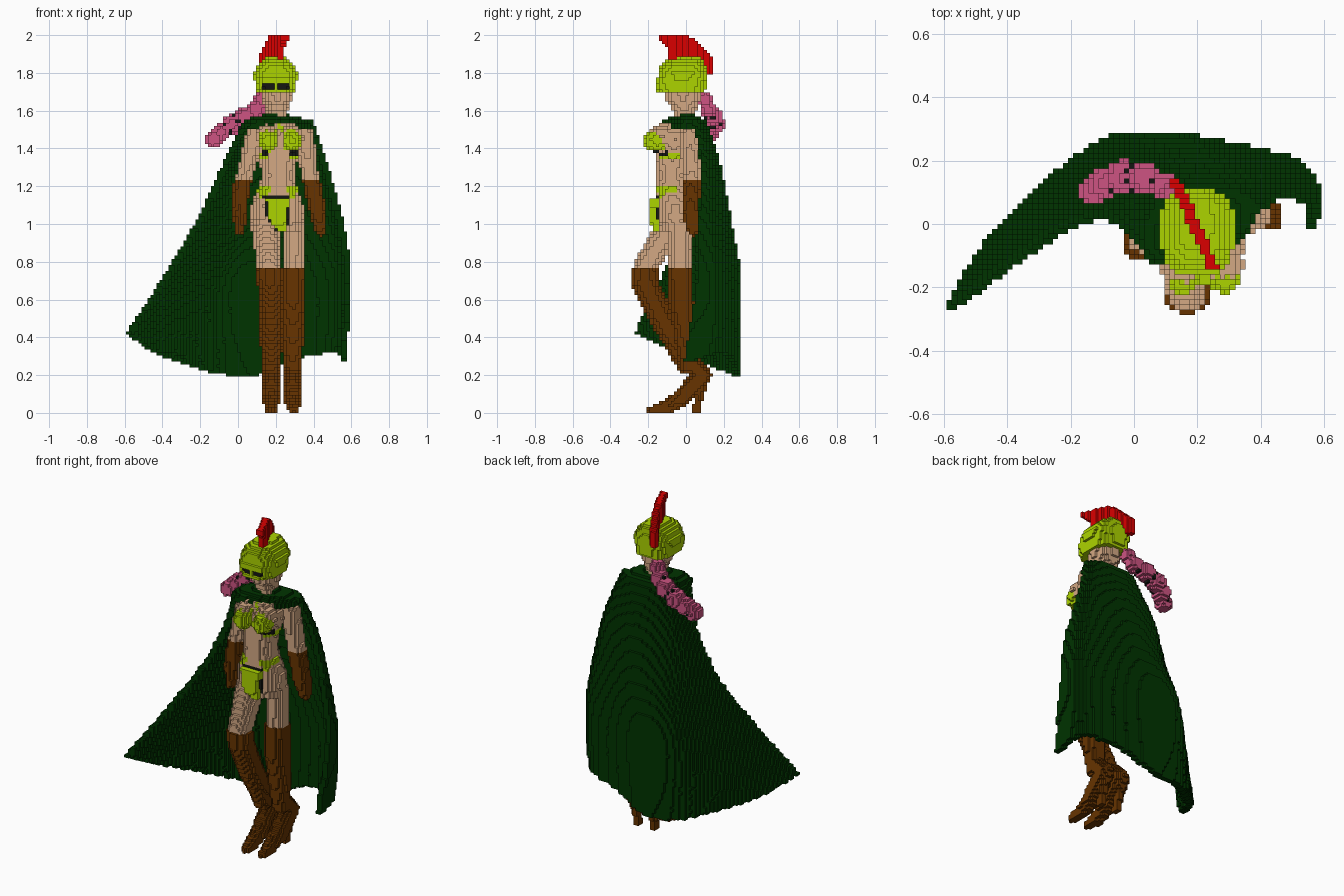
import bpy
import math
from mathutils import Vector

cube = bpy.data.objects.get("Cube")
if cube:
    bpy.data.objects.remove(cube)

V = 0.016          # block size
grid = {}          # cell -> part name
part_mat = {}      # part name -> material

# ---------- materials ----------
def material(name, rgb):
    lin = [((c / 255 + 0.055) / 1.055) ** 2.4 if c > 10 else c / 255 / 12.92 for c in rgb]
    m = bpy.data.materials.new(name)
    m.use_nodes = True
    m.diffuse_color = (*lin, 1)
    m.node_tree.nodes["Principled BSDF"].inputs["Base Color"].default_value = (*lin, 1)
    return m

GREEN = material("dark green cloth", (0, 51, 0))
SKIN = material("skin", (212, 169, 132))
GOLD = material("yellow green metal", (172, 212, 0))
BROWN = material("brown leather", (103, 52, 0))
PINK = material("pink hair", (205, 84, 130))
RED = material("red crest", (218, 0, 0))
BLACK = material("black", (20, 22, 18))

# ---------- block helpers ----------
def put(cell, name):
    if cell[2] >= 0:
        grid[cell] = name

def cell_of(p):
    return tuple(math.floor(c / V) for c in p)

def centre(cell):
    return Vector([(c + 0.5) * V for c in cell])

def fill(name, mat, lo, hi, inside):
    """Fill every block in the box lo..hi whose centre passes the test."""
    part_mat[name] = mat
    a, b = cell_of(lo), cell_of(hi)
    for i in range(a[0], b[0] + 1):
        for j in range(a[1], b[1] + 1):
            for k in range(a[2], b[2] + 1):
                if inside(centre((i, j, k))):
                    put((i, j, k), name)

def ellipsoid(name, mat, c, r):
    c, r = Vector(c), Vector(r)
    fill(name, mat, c - r, c + r, lambda p: sum(((p[n] - c[n]) / r[n]) ** 2 for n in range(3)) <= 1)

def limb(name, mat, pts, zmin=-9, zmax=9):
    """Tapered round tube through (x, y, z, radius) points."""
    for s, e in zip(pts, pts[1:]):
        a, b = Vector(s[:3]), Vector(e[:3])
        d, R = b - a, Vector([max(s[3], e[3])] * 3)
        def inside(p):
            t = min(1, max(0, (p - a).dot(d) / d.length_squared))
            return zmin <= p.z < zmax and (p - a - d * t).length <= s[3] + (e[3] - s[3]) * t
        lo = Vector([min(u, v) for u, v in zip(a, b)]) - R
        hi = Vector([max(u, v) for u, v in zip(a, b)]) + R
        fill(name, mat, lo, hi, inside)

def stack(name, mat, rows, power=2):
    """Horizontal ellipses (z, cx, cy, rx, ry) blended upward; a higher power is boxier."""
    def inside(p):
        for s, e in zip(rows, rows[1:]):
            if s[0] <= p.z <= e[0]:
                t = (p.z - s[0]) / (e[0] - s[0])
                cx, cy, rx, ry = [u + (w - u) * t for u, w in zip(s[1:], e[1:])]
                return abs((p.x - cx) / rx) ** power + abs((p.y - cy) / ry) ** power <= 1
        return False
    fill(name, mat, (-0.1, -0.3, rows[0][0]), (0.5, 0.3, rows[-1][0]), inside)

def in_poly(x, y, poly):
    hit = False
    for (x1, y1), (x2, y2) in zip(poly, poly[1:] + poly[:1]):
        if (y1 > y) != (y2 > y) and x < x1 + (y - y1) * (x2 - x1) / (y2 - y1):
            hit = not hit
    return hit

def paint_front(name, mat, rule, raised=0):
    """Recolour the foremost blocks that pass the x, z rule, or add layers on them."""
    part_mat[name] = mat
    front = {}
    for (i, j, k), part in grid.items():
        if part != "cape" and rule(*centre((i, 0, k)).xz):
            front[i, k] = min(j, front.get((i, k), 999))
    for (i, k), j in front.items():
        for n in range(raised + 1):
            put((i, j - n, k), name)

def band(name, mat, source, rule):
    """Recolour the blocks of a part that pass a rule."""
    part_mat[name] = mat
    for c in [c for c, part in grid.items() if part == source and rule(centre(c))]:
        grid[c] = name

# ---------- cape: a smooth sheet through rows of points ----------
def smooth(pts, t):
    f = t * (len(pts) - 1)
    n = min(int(f), len(pts) - 2)
    u = f - n
    p1, p2 = pts[n], pts[n + 1]
    p0 = pts[n - 1] if n else p1 * 2 - p2
    p3 = pts[n + 2] if n + 2 < len(pts) else p2 * 2 - p1
    return 0.5 * (2 * p1 + (p2 - p0) * u + (2 * p0 - 5 * p1 + 4 * p2 - p3) * u * u
                  + (3 * p1 - p0 - 3 * p2 + p3) * u ** 3)

def level(z, *xy):
    return [Vector((x, y, z)) for x, y in xy]

cape = [
    level(1.54, (.04, -.08), (.05, .0), (.1, .07), (.21, .09), (.3, .085), (.36, .07), (.375, .045)),
    level(1.3, (-.08, .02), (-.03, .09), (.05, .135), (.2, .16), (.35, .145), (.43, .125), (.455, .095)),
    level(1.0, (-.22, -.01), (-.12, .1), (0, .19), (.18, .22), (.37, .185), (.5, .14), (.535, .075)),
    level(.7, (-.4, -.13), (-.25, .07), (-.09, .24), (.11, .265), (.34, .225), (.53, .17), (.572, .065)),
    [Vector(p) for p in ((-.58, -.26, .425), (-.43, -.03, .32), (-.15, .21, .225), (.08, .258, .205),
                         (.29, .235, .295), (.52, .165, .325), (.55, 0, .275))],
]
part_mat["cape"] = GREEN
STEPS = 220
for a in range(STEPS + 1):
    column = [smooth(r, a / STEPS) for r in cape]
    for b in range(STEPS + 1):
        i, j, k = cell_of(smooth(column, b / STEPS))
        for di, dj in ((0, 0), (1, 0), (0, 1)):
            put((i + di, j + dj, k), "cape")

# ---------- body ----------
stack("torso", SKIN, [
    (.965, .207, -.055, .13, .09), (1.03, .207, -.055, .145, .108), (1.1, .207, -.06, .14, .108),
    (1.18, .21, -.07, .108, .098), (1.25, .212, -.08, .087, .083), (1.35, .215, -.075, .1, .09),
    (1.45, .22, -.06, .125, .1), (1.53, .215, -.035, .1, .09), (1.56, .215, -.01, .048, .055),
    (1.64, .21, -.005, .048, .06)])

# legs: skin above, long boots a little wider below
legs = {
    "right": [(.145, -.09, .98, .084), (.165, -.217, .77, .069), (.172, -.217, .69, .069), (.175, -.13, .5, .066),
              (.178, -.06, .38, .06), (.175, .0, .25, .05)],
    "left": [(.297, -.035, .98, .066), (.292, -.03, .77, .068), (.29, -.028, .6, .068),
             (.29, -.005, .42, .06), (.29, .01, .25, .046)],
}
for side, pts in legs.items():
    limb(side + "_thigh", SKIN, [(x, y, z, r - .008) for x, y, z, r in pts[:3]], zmin=.775)
    boot = side + "_boot"
    limb(boot, BROWN, pts, zmax=.775)
    x = pts[-1][0]
    limb(boot, BROWN, [(x, .02, .27, .046), (x, .088, .2, .05), (x, .035, .14, .054), (x, -.02, .08, .047),
                       (x, -.1, .035, .037), (x + .01, -.175, .012, .028)])
    limb(boot, BROWN, [(x, .09, .17, .028), (x, .052, 0, .02)])

# arms: skin above, long gloves below
arms = {
    "right": [(.09, -.05, 1.47, .05), (.04, -.045, 1.27, .045), (.02, -.05, 1.2, .046),
              (.007, -.07, 1.06, .038), (.01, -.08, .965, .028)],
    "left": [(.35, .015, 1.47, .052), (.38, .03, 1.27, .046), (.395, .025, 1.2, .048),
             (.425, .025, 1.06, .046), (.437, .035, .965, .03)],
}
for side, pts in arms.items():
    limb(side + "_upper_arm", SKIN, pts[:3], zmin=1.24)
    limb(side + "_glove", BROWN, pts, zmax=1.24)

# mantle of the cape over the shoulders, turned a little
fill("cape", GREEN, (0, -.2, 1.51), (.42, .15, 1.57),
     lambda p: abs((p.x - .203) / .18) ** 2.5 + abs((p.y + .01 - .25 * (p.x - .2)) / .108) ** 2.5
     + ((p.z - 1.515) / .065) ** 2 <= 1)

# ---------- armour ----------
for side, x, y in (("right", .157, -.15), ("left", .283, -.145)):
    ellipsoid(side + "_breast", SKIN, (x, y + .02, 1.465), (.062, .066, .064))
    ellipsoid(side + "_cup", GOLD, (x, y - .008, 1.442), (.051, .068, .06))
band("chest_strap", GOLD, "torso", lambda p: 1.34 < p.z < 1.37 and abs(p.x - .215) > .06 and p.y < .01)
paint_front("neck_strap", GOLD, lambda x, z: 1.45 < z < 1.53 and abs(abs(x - .22) - (1.53 - z) * .45) < .009)
paint_front("cup_shadow_trim", BLACK,
            lambda x, z: 1.365 < z < 1.39 and (.13 < x < .165 or .28 < x < .315))
band("belt", GOLD, "torso", lambda p: 1.165 < p.z < 1.195 and abs(p.x - .215) > .045 and p.y < -.04)
paint_front("belt_clasps", GOLD, lambda x, z: 1.14 < z < 1.185 and .055 < abs(x - .212) < .1)
paint_front("loincloth_trim", BLACK, lambda x, z: in_poly(x, z, [
    (.135, 1.15), (.275, 1.15), (.275, 1.02), (.25, .96), (.2, .96), (.145, 1.05)]))
paint_front("loincloth", GOLD, lambda x, z: in_poly(x, z, [
    (.15, 1.135), (.265, 1.135), (.262, 1.0), (.245, .955), (.215, .955), (.16, 1.03)]), raised=2)

# ---------- head ----------
stack("face", SKIN, [(1.59, .207, -.01, .055, .06), (1.62, .207, -.01, .062, .075),
                     (1.655, .205, -.015, .076, .092), (1.75, .205, -.015, .082, .094)])
stack("helmet", GOLD, [
    (1.69, .2, -.02, .1, .122), (1.74, .2, -.02, .11, .128), (1.8, .2, -.02, .117, .13),
    (1.835, .2, -.018, .103, .122), (1.86, .198, -.01, .08, .105), (1.88, .195, 0, .055, .085)], power=2.8)
paint_front("eye_slits", BLACK, lambda x, z: 1.705 < z < 1.75 and (.13 < x < .192 or .212 < x < .27))
paint_front("visor", GOLD, lambda x, z: 1.69 < z < 1.775 and .1 < x < .3 and not (
    1.705 < z < 1.75 and (.13 < x < .192 or .212 < x < .27)), raised=1)

# crest, set diagonally because the head is turned
crest = [(-.152, 2.0), (0, 2.0), (.05, 1.97), (.1, 1.925), (.142, 1.875), (.142, 1.79), (.09, 1.79),
         (.05, 1.84), (-.09, 1.85), (-.1, 1.94), (-.15, 1.975)]
fill("crest", RED, (.08, -.17, 1.78), (.3, .16, 1.999),
     lambda p: abs(p.x - .19 + .44 * p.y) < .019 and in_poly(p.y, p.z, crest))

# ---------- ponytail: beads with dark ties between ----------
beads = [(.125, .1, 1.66, .04), (.095, .12, 1.605, .046), (.035, .145, 1.57, .052),
         (-.035, .15, 1.525, .054), (-.09, .13, 1.485, .05), (-.13, .105, 1.45, .048)]
limb("hair_ties", BLACK, [(x, y, z, r - .008) for x, y, z, r in beads[1:]])
for x, y, z, r in beads:
    ellipsoid("ponytail", PINK, (x, y, z), (r, r, r))

# ---------- turn the blocks into one mesh per part ----------
AXES = [Vector(v) for v in ((1, 0, 0), (0, 1, 0), (0, 0, 1))]
def build(name, cells):
    verts, faces = {}, []
    for c in cells:
        for n in range(3):
            for s in (1, -1):
                near = list(c)
                near[n] += s
                if tuple(near) in grid:
                    continue
                base = Vector(c) + AXES[n] * (s > 0)
                u, w = AXES[(n + 1) % 3], AXES[(n + 2) % 3]
                loop = [base, base + u, base + u + w, base + w][::s]
                faces.append([verts.setdefault(tuple(q), len(verts)) for q in loop])
    if not faces:
        return
    mesh = bpy.data.meshes.new(name)
    mesh.from_pydata([Vector(q) * V for q in verts], [], faces)
    mesh.materials.append(part_mat[name])
    bpy.context.collection.objects.link(bpy.data.objects.new(name, mesh))

parts = {}
for c, name in grid.items():
    parts.setdefault(name, []).append(c)
for name, cells in parts.items():
    build(name, cells)
